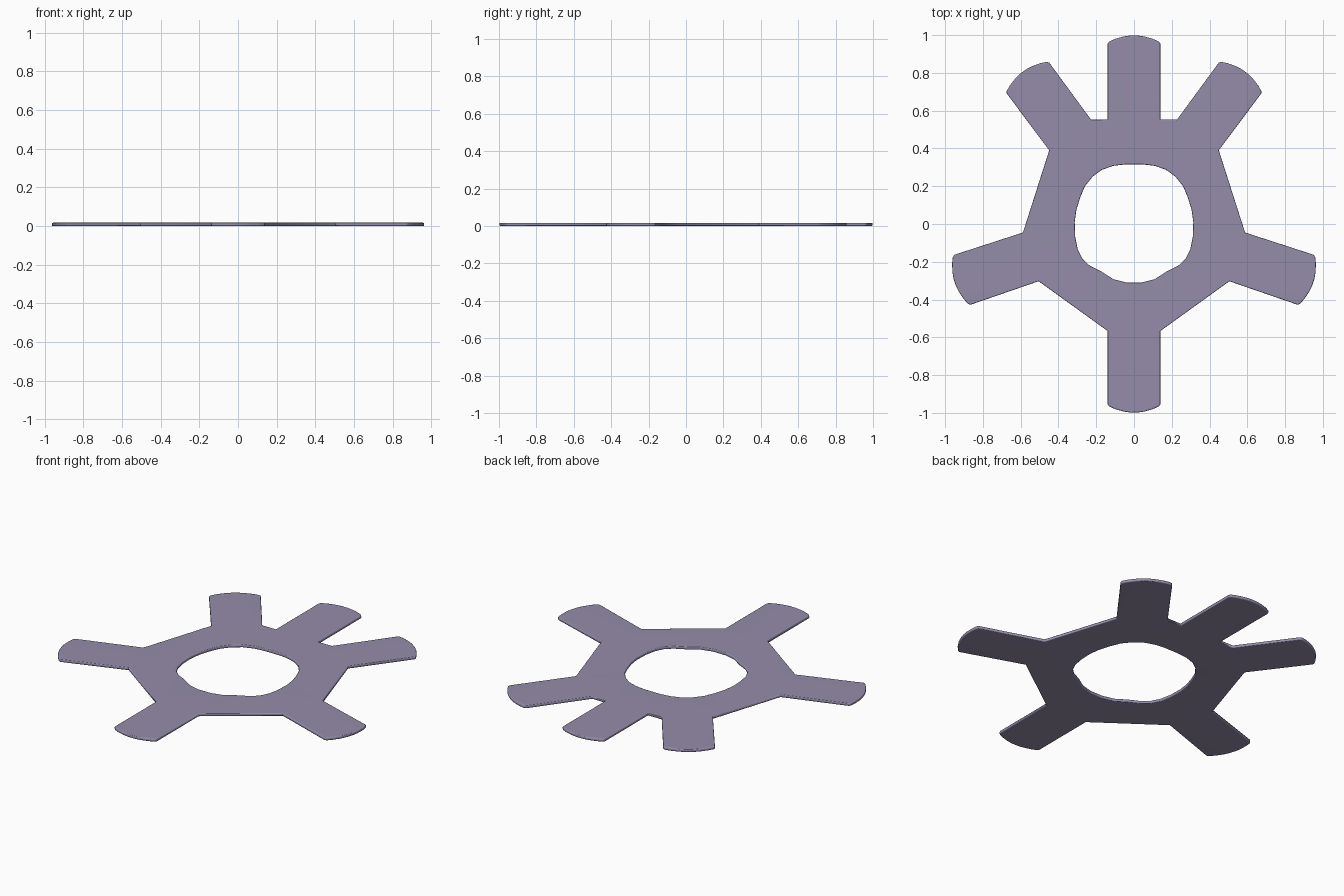
import bpy, bmesh
from math import sin, cos, radians
from mathutils import Vector

cube = bpy.data.objects.get("Cube")
if cube:
    bpy.data.objects.remove(cube, do_unlink=True)

THICK = 0.017
ROUND = 0.005

mat = bpy.data.materials.new("muted_lavender")
mat.use_nodes = True
colour = (0.30, 0.265, 0.40, 1)
mat.diffuse_color = colour
mat.node_tree.nodes["Principled BSDF"].inputs["Base Color"].default_value = colour

# Curved arm tip: distance along the arm, offset across it
TIP = [(0.955, 0.139), (0.966, 0.131), (0.980, 0.100), (0.993, 0.055), (0.998, 0.02)]
TIP += [(u, -v) for u, v in reversed(TIP)]


def arm_tip(angle):
    """Points round the end of an arm, clockwise."""
    a = radians(angle)
    along, across = Vector((cos(a), sin(a))), Vector((-sin(a), cos(a)))
    return [along * u + across * v for u, v in TIP]


def mirrored(half):
    """Close a right-hand half outline by mirroring it in x."""
    half = [Vector(p) for p in half]
    return half + [Vector((-p.x, p.y)) for p in reversed(half)]


# Body outline, right half from the back arm to the front arm
outline = mirrored(
    arm_tip(90)[5:]
    + [(0.139, 0.553), (0.228, 0.553)] + arm_tip(54)
    + [(0.449, 0.39), (0.588, -0.045)] + arm_tip(-18)
    + [(0.505, -0.303), (0.139, -0.567)] + arm_tip(-90)[:5])

# Rounded five-sided centre hole, right half
hole = mirrored([
    (0.05, 0.315), (0.11, 0.308), (0.17, 0.287), (0.22, 0.25), (0.26, 0.20),
    (0.285, 0.14), (0.305, 0.075), (0.314, 0.01), (0.311, -0.07), (0.298, -0.135),
    (0.273, -0.185), (0.235, -0.22), (0.17, -0.253), (0.11, -0.292), (0.04, -0.31)])

# Flat plate with the hole left open
bm = bmesh.new()
edges = []
for loop in (outline, hole):
    verts = [bm.verts.new((p.x, p.y, 0)) for p in loop]
    edges += [bm.edges.new((v, verts[i - 1])) for i, v in enumerate(verts)]
bmesh.ops.triangle_fill(bm, edges=edges, use_beauty=True, use_dissolve=False)

# Give it thickness
grown = bmesh.ops.extrude_face_region(bm, geom=bm.faces[:])
top = [g for g in grown["geom"] if isinstance(g, bmesh.types.BMVert)]
bmesh.ops.translate(bm, verts=top, vec=(0, 0, THICK))
bmesh.ops.recalc_face_normals(bm, faces=bm.faces[:])

# Soften the upper and lower rims
rims = [e for e in bm.edges if len(e.link_faces) == 2
        and abs(e.verts[0].co.z - e.verts[1].co.z) < 1e-5
        and e.calc_face_angle() > 1]
bmesh.ops.bevel(bm, geom=rims, offset=ROUND, segments=2, profile=0.5, affect='EDGES')

mesh = bpy.data.meshes.new("spoked_plate")
bm.to_mesh(mesh)
bm.free()
mesh.materials.append(mat)
plate = bpy.data.objects.new("spoked_plate", mesh)
bpy.context.collection.objects.link(plate)

bpy.context.view_layer.objects.active = plate
plate.select_set(True)
bpy.ops.object.shade_smooth_by_angle(angle=radians(50))
normals = plate.modifiers.new("even_normals", 'WEIGHTED_NORMAL')
normals.keep_sharp = True
